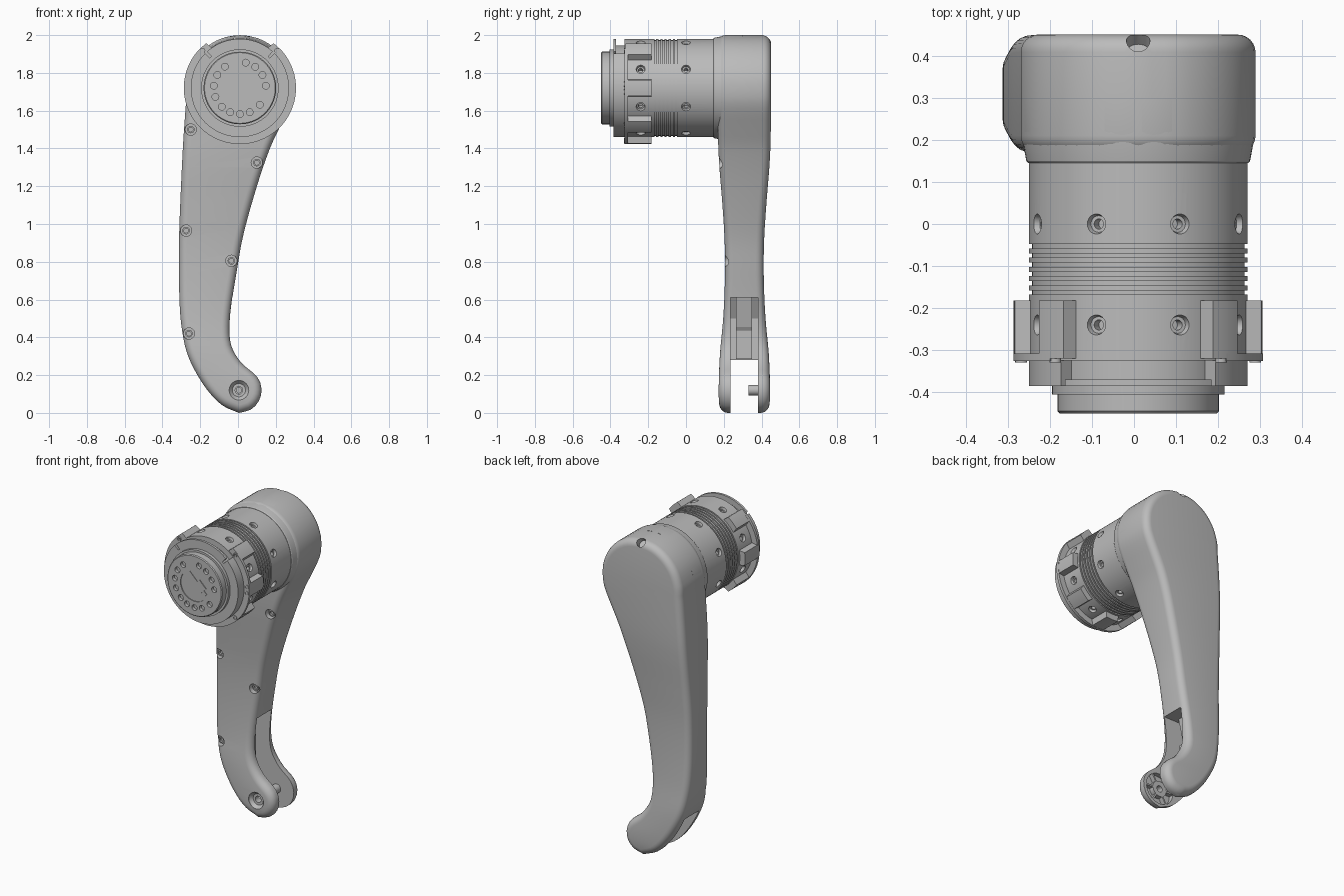
import bpy, bmesh
from math import sin, cos, pi, radians
from mathutils import Matrix, Vector

if "Cube" in bpy.data.objects:
    bpy.data.objects.remove(bpy.data.objects["Cube"])

grey = bpy.data.materials.new("machined_grey")
grey.use_nodes = True
grey.diffuse_color = (0.5, 0.5, 0.5, 1)
grey.node_tree.nodes["Principled BSDF"].inputs["Base Color"].default_value = (0.5, 0.5, 0.5, 1)

CX, CZ = 0.01, 1.72          # drum axis
TX, TZ = 0.005, 0.12         # toe pivot
MID = 0.309                  # arm centre plane


def along_y(x, z):
    return Matrix.Translation((x, 0, z)) @ Matrix.Rotation(-pi / 2, 4, "X")


def radial(a, y):
    d = Vector((cos(a), 0, sin(a)))
    return Matrix.Translation((CX, y, CZ)) @ d.to_track_quat("Z", "Y").to_matrix().to_4x4()


def finish(name, bm):
    bmesh.ops.recalc_face_normals(bm, faces=bm.faces)
    me = bpy.data.meshes.new(name)
    bm.to_mesh(me)
    bm.free()
    me.materials.append(grey)
    ob = bpy.data.objects.new(name, me)
    bpy.context.collection.objects.link(ob)
    return ob


def lathe(bm, profile, m, seg=32, closed=False):
    """Turn (height, radius) pairs around the local z axis of m."""
    rings = [[bm.verts.new(m @ Vector((r * cos(2 * pi * i / seg), r * sin(2 * pi * i / seg), h)))
              for i in range(seg)] for h, r in profile]
    pairs = list(zip(rings, rings[1:])) + ([(rings[-1], rings[0])] if closed else [])
    for a, b in pairs:
        for i in range(seg):
            j = (i + 1) % seg
            bm.faces.new((a[i], a[j], b[j], b[i]))
    if not closed:
        bm.faces.new(rings[0])
        bm.faces.new(rings[-1])


def sector(bm, a0, a1, r0, r1, y0, y1, flare=0, steps=6):
    """Curved block around the drum axis, angles in degrees."""
    rings = []
    for i in range(steps + 1):
        t = i / steps
        row = []
        for r, y, f in ((r0, y0, flare), (r1, y0, 0), (r1, y1, 0), (r0, y1, flare)):
            a = radians(a0 - f + (a1 - a0 + 2 * f) * t)
            row.append(bm.verts.new((CX + r * cos(a), y, CZ + r * sin(a))))
        rings.append(row)
    for a, b in zip(rings, rings[1:]):
        for i in range(4):
            j = (i + 1) % 4
            bm.faces.new((a[i], a[j], b[j], b[i]))
    bm.faces.new(rings[0])
    bm.faces.new(rings[-1])


def prism(bm, pts, y0, y1):
    a, b = ([bm.verts.new((x, y, z)) for x, z in pts] for y in (y0, y1))
    bm.faces.new(a)
    bm.faces.new(b)
    for i in range(len(pts)):
        j = (i + 1) % len(pts)
        bm.faces.new((a[i], a[j], b[j], b[i]))


def cut(ob, bm):
    cutter = finish("cutter", bm)
    cutter.hide_render = True
    mod = ob.modifiers.new("cut", "BOOLEAN")
    mod.operation, mod.solver, mod.object = "DIFFERENCE", "EXACT", cutter
    bpy.context.view_layer.objects.active = ob
    bpy.ops.object.modifier_apply(modifier=mod.name)
    bpy.data.objects.remove(cutter)


def smooth(ob, angle=30):
    bpy.ops.object.select_all(action="DESELECT")
    ob.select_set(True)
    bpy.context.view_layer.objects.active = ob
    bpy.ops.object.shade_smooth_by_angle(angle=radians(angle))


def arc(x, z, r, degs):
    return [(x + r * cos(radians(d)), z + r * sin(radians(d))) for d in degs]


def spline(pts, n):
    """Smooth curve through pts, resampled to n even steps."""
    p = [Vector(q) for q in pts]
    p = [2 * p[0] - p[1]] + p + [2 * p[-1] - p[-2]]
    fine = []
    for a, b, c, d in zip(p, p[1:], p[2:], p[3:]):
        for k in range(8):
            t = k / 8
            fine.append(0.5 * (2 * b + (c - a) * t + (2 * a - 5 * b + 4 * c - d) * t * t
                               + (3 * b - a - 3 * c + d) * t ** 3))
    fine.append(p[-2])
    dist = [0]
    for a, b in zip(fine, fine[1:]):
        dist.append(dist[-1] + (b - a).length)
    out, k = [], 0
    for i in range(n + 1):
        s = dist[-1] * i / n
        while k < len(fine) - 2 and dist[k + 1] < s:
            k += 1
        out.append(fine[k].lerp(fine[k + 1], (s - dist[k]) / (dist[k + 1] - dist[k])))
    return out


# Arm half thickness against height
thick = spline([(0, .128), (.1, .136), (.3, .13), (.5, .112), (.7, .103), (.9, .104),
                (1.1, .116), (1.3, .132), (1.45, .139), (1.7, .141), (2, .141)], 800)


def half(z):
    return min(thick, key=lambda p: abs(p.x - z)).y


# Arm: outline halves from crown to toe, rounded rims, ruled front and back
N = 72
right = spline(arc(CX, CZ, .28, (90, 70, 50, 30, 10, -10, -25)) +
               [(.215, 1.5), (.165, 1.39), (.1, 1.2), (.03, .95), (-.005, .76), (-.038, .55),
                (-.045, .42), (-.03, .34), (.015, .268)] +
               arc(TX, TZ, .12, (60, 40, 15, -10, -35, -60, -90)), N)
left = spline(arc(CX, CZ, .28, (90, 110, 130, 150, 170, 182)) +
              [(-.28, 1.58), (-.292, 1.4), (-.306, 1.1), (-.312, .9), (-.31, .6), (-.295, .43),
               (-.26, .29), (-.18, .145), (-.09, .045), (TX, 0)], N)
loop = right + left[-2:0:-1]
L = len(loop)
normals = []
for i in range(L):
    t = (loop[(i + 1) % L] - loop[i - 1]).normalized()
    normals.append(Vector((t.y, -t.x)))
bm = bmesh.new()
rings = []
R = 0.042
for side in (-1, 1):
    for k in range(7)[::side]:
        a = k / 6 * pi / 2
        ring = []
        for p, n in zip(loop, normals):
            q = p + n * R * (1 - cos(a))
            ring.append(bm.verts.new((q.x, MID + side * (half(q.y) - R * (1 - sin(a))), q.y)))
        rings.append(ring)
for a, b in zip(rings, rings[1:]):
    for i in range(L):
        j = (i + 1) % L
        bm.faces.new((a[i], a[j], b[j], b[i]))
for ring in (rings[0], rings[-1]):
    for i in range(N):
        bm.faces.new(list(dict.fromkeys((ring[i], ring[i + 1], ring[-i - 1], ring[-i]))))
arm = finish("arm", bm)

# Fork slot and pocket
bm = bmesh.new()
prism(bm, [(.5, -.1), (-.5, -.1), (-.5, .28), (-.2, .28), (-.21, .5), (-.15, .61), (.5, .61)], .235, .38)
cut(arm, bm)

# Screw recesses, toe pivot bore, ring groove and crown notch
screws = [(-.25, 1.5), (.1, 1.325), (-.275, .965), (-.035, .805), (-.26, .42)]
bm = bmesh.new()
for x, z in screws:
    lathe(bm, [(0, .03), (MID - half(z) + .035, .03)], along_y(x, z), 24)
lathe(bm, [(.1, .052), (.175, .052), (.195, .035), (.195, .02), (.26, .02)], along_y(TX, TZ))
lathe(bm, [(.205, .05), (.24, .05), (.24, .098), (.205, .098)], along_y(TX, TZ), closed=True)
notch = Matrix.Translation((CX, .45, 2)) @ Matrix.Rotation(radians(-45), 4, "X")
lathe(bm, [(-.06, .028), (.08, .028)], notch, 24)
cut(arm, bm)
smooth(arm)

bm = bmesh.new()
for x, z in screws:
    y = MID - half(z) + .04
    lathe(bm, [(y, .02), (y - .022, .02), (y - .022, .012), (y - .01, .012)], along_y(x, z), 16)
smooth(finish("arm_screws", bm))

# Toe pin, spokes in the groove, and ribs in the pocket
bm = bmesh.new()
lathe(bm, [(.39, .028), (.33, .028), (.33, .014), (.36, .014)], along_y(TX, TZ), 24)
smooth(finish("toe_pin", bm))
bm = bmesh.new()
for i in range(6):
    m = along_y(TX, TZ) @ Matrix.Rotation(i * pi / 3, 4, "Z") @ Matrix.Translation((.074, 0, .218))
    bmesh.ops.create_cube(bm, size=1, matrix=m @ Matrix.Diagonal((.052, .01, .03, 1)))
finish("toe_spokes", bm)
bm = bmesh.new()
prism(bm, [(-.23, .285), (-.12, .285), (-.12, .44), (-.15, .45), (-.11, .615), (-.23, .615)], .265, .35)
finish("pocket_rib", bm)

# Collar on the arm head
bm = bmesh.new()
lathe(bm, [(.145, .262), (.15, .266), (.22, .279), (.3, .279)], along_y(CX, CZ), 96)
smooth(finish("head_collar", bm), 15)

# Drum with cooling grooves and a stepped front
profile = [(.2, .26), (-.048, .26)]
for i in range(6):
    y = -.048 - i * .022
    profile += [(y, .253), (y - .01, .253), (y - .01, .26), (y - .022, .26)]
profile += [(-.325, .26), (-.325, .225), (-.385, .225), (-.385, .205), (-.405, .205),
            (-.405, .192), (-.445, .192), (-.45, .187)]
bm = bmesh.new()
lathe(bm, profile, along_y(CX, CZ), 96)
drum = finish("drum", bm)
bm = bmesh.new()
for i in range(8):
    for y in (0, -.24):
        lathe(bm, [(.215, .012), (.245, .012), (.245, .02), (.275, .028)], radial(radians(22.5 + 45 * i), y), 20)
for d in (5, 30, 54, 77, 125, 150, 175, 200, 226, 248, 270, 292, 320):
    a = radians(d)
    lathe(bm, [(-.5, .018), (-.43, .018)], along_y(CX + .138 * cos(a), CZ + .138 * sin(a)), 20)
lathe(bm, [(-.5, .098), (-.445, .098)], along_y(CX, CZ), 48)
cut(drum, bm)
smooth(drum)

# Clamp ring: lugs, flange and front rim, open at the crown
bm = bmesh.new()
for d in range(135, 406, 45):
    sector(bm, d - 8, d + 8, .25, .296, -.182, -.32, flare=3)
smooth(finish("clamp_lugs", bm))
bm = bmesh.new()
sector(bm, 135, 405, .24, .297, -.326, -.308, steps=72)
smooth(finish("clamp_flange", bm))
bm = bmesh.new()
sector(bm, 135, 405, .2, .26, -.385, -.32, steps=72)
sector(bm, 48, 132, .2, .26, -.385, -.37, steps=24)
smooth(finish("front_rim", bm))

# Flange screws
bm = bmesh.new()
for d in (45, 135, 225, 270, 315, -4, 4, 176, 184):
    a = radians(d)
    lathe(bm, [(-.31, .014), (-.329, .014), (-.329, .008), (-.322, .008)],
          along_y(CX + .279 * cos(a), CZ + .279 * sin(a)), 16)
smooth(finish("flange_screws", bm))

# Hub bar and diamond inset in the front plate
for name, x, w, h, top in (("hub_bar", CX, .17, .07, -.448), ("hub_diamond", CX + .035, .065, .065, -.45)):
    bm = bmesh.new()
    m = Matrix.Translation((x, (top - .44) / 2, CZ)) @ Matrix.Rotation(radians(45), 4, "Y")
    bmesh.ops.create_cube(bm, size=1, matrix=m @ Matrix.Diagonal((w, -.44 - top, h, 1)))
    finish(name, bm)
